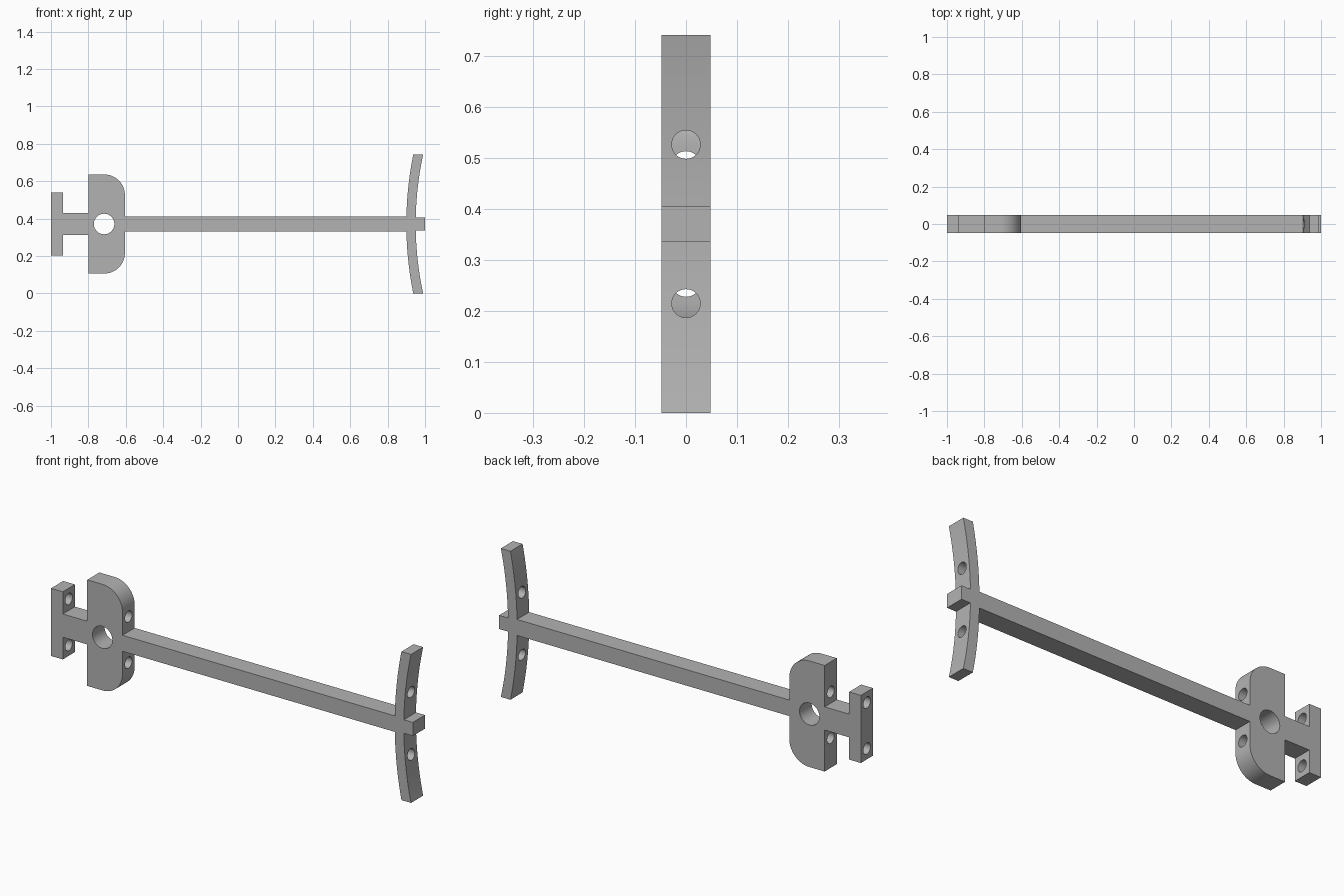
import bpy, bmesh, math
from mathutils import Matrix

cube = bpy.data.objects.get("Cube")
if cube:
    bpy.data.objects.remove(cube, do_unlink=True)

MID = 0.371      # height of the long axis, also half the overall height
HALF_Y = 0.048   # half thickness


def make_material(name, value):
    mat = bpy.data.materials.new(name)
    mat.use_nodes = True
    colour = (value, value, value, 1)
    mat.diffuse_color = colour
    mat.node_tree.nodes["Principled BSDF"].inputs["Base Color"].default_value = colour
    return mat


def add_object(name, bm):
    bmesh.ops.recalc_face_normals(bm, faces=bm.faces)
    mesh = bpy.data.meshes.new(name)
    bm.to_mesh(mesh)
    bm.free()
    obj = bpy.data.objects.new(name, mesh)
    bpy.context.collection.objects.link(obj)
    return obj


def arc(cx, cz, radius, start, end, steps):
    angles = [math.radians(start + (end - start) * i / steps) for i in range(steps + 1)]
    return [(cx + radius * math.cos(a), cz + radius * math.sin(a)) for a in angles]


def bow_edge(x, z_from, z_to, sag, steps=14):
    """Side of the curved crossbar, bending towards +x away from the axis."""
    radius = (MID ** 2 + sag ** 2) / (2 * sag)
    zs = [z_from + (z_to - z_from) * i / steps for i in range(steps + 1)]
    return [(x + radius - math.sqrt(radius ** 2 - z ** 2), z) for z in zs]


def extrude_profile(name, points):
    bm = bmesh.new()
    face = bm.faces.new([bm.verts.new((x, -HALF_Y, MID + z)) for x, z in points])
    out = bmesh.ops.extrude_face_region(bm, geom=[face])
    moved = [v for v in out["geom"] if isinstance(v, bmesh.types.BMVert)]
    bmesh.ops.translate(bm, vec=(0, 2 * HALF_Y, 0), verts=moved)
    return add_object(name, bm)


def drill(target, centre, radius, length, axis):
    """Cut a round hole through the target along the given axis."""
    bm = bmesh.new()
    turn = Matrix.Rotation(math.pi / 2, 4, "Y" if axis == "X" else "X")
    bmesh.ops.create_cone(bm, cap_ends=True, segments=40, radius1=radius, radius2=radius,
                          depth=length, matrix=Matrix.Translation(centre) @ turn)
    cutter = add_object("hole_cutter", bm)
    cutter.hide_render = True
    mod = target.modifiers.new("hole", "BOOLEAN")
    mod.operation, mod.solver, mod.object = "DIFFERENCE", "EXACT", cutter
    bpy.context.view_layer.objects.active = target
    bpy.ops.object.modifier_apply(modifier=mod.name)
    bpy.data.objects.remove(cutter, do_unlink=True)


# Upper half of the outline, from the left end to the right end
end_plate = [(-1, 0.169), (-0.935, 0.169)]
neck = [(-0.935, 0.058), (-0.8, 0.058)]
block = [(-0.8, 0.265)] + arc(-0.715, 0.155, 0.11, 90, 0, 16)
shaft = [(-0.605, 0.04)]
bow = bow_edge(0.9, 0.04, MID, 0.037) + bow_edge(0.95, MID, 0.034, 0.04)
tip = [(1, 0.034)]
upper = end_plate + neck + block + shaft + bow + tip
lower = [(x, -z) for x, z in reversed(upper)]
frame = extrude_profile("frame", upper + lower)

# Cross hole in the block, then paired lengthwise holes
drill(frame, (-0.716, 0, MID), 0.055, 0.4, "Y")
for side in (1, -1):
    drill(frame, (-0.8, 0, MID + side * 0.115), 0.028, 0.6, "X")
    drill(frame, (0.95, 0, MID + side * 0.156), 0.028, 0.3, "X")

frame.data.materials.clear()
frame.data.materials.append(make_material("plain grey", 0.45))
for poly in frame.data.polygons:
    poly.material_index = 0
bpy.ops.object.select_all(action="DESELECT")
frame.select_set(True)
bpy.context.view_layer.objects.active = frame
bpy.ops.object.shade_smooth_by_angle(angle=math.radians(30))
